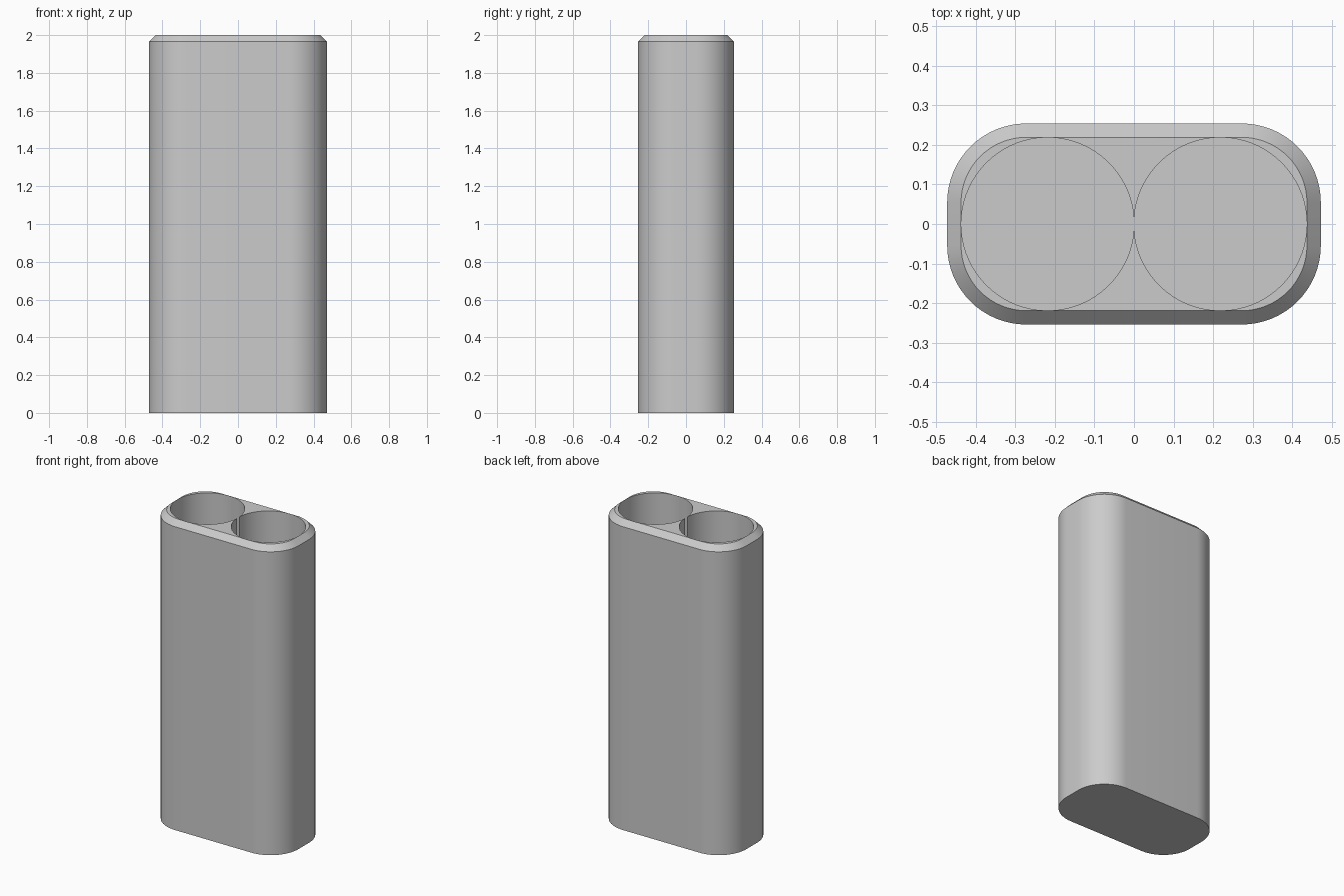
import bpy, bmesh, math

cube = bpy.data.objects.get("Cube")
if cube:
    bpy.data.objects.remove(cube, do_unlink=True)

HALF_X, HALF_Y, HEIGHT = 0.472, 0.254, 2.0
CORNER, CHAMFER, FLOOR = 0.2, 0.035, 0.035
BORE_X, BORE_R = 0.2182, 0.2185

grey = bpy.data.materials.new("plain grey")
grey.use_nodes = True
colour = (0.6, 0.6, 0.6, 1)
grey.diffuse_color = colour
grey.node_tree.nodes["Principled BSDF"].inputs["Base Color"].default_value = colour


def rounded_rect(inset, steps=16):
    """Rounded rectangle outline, counter-clockwise, pulled in by inset."""
    cx, cy, r = HALF_X - CORNER, HALF_Y - CORNER, CORNER - inset
    points = []
    for quarter, (sx, sy) in enumerate([(1, 1), (-1, 1), (-1, -1), (1, -1)]):
        for i in range(steps + 1):
            a = (quarter + i / steps) * math.pi / 2
            points.append((sx * cx + r * math.cos(a), sy * cy + r * math.sin(a)))
    return points


def twin_bore(steps=72):
    """Outline of two circles that just meet in the middle."""
    gap = math.acos(BORE_X / BORE_R)
    points = []
    for side in (1, -1):
        start = -math.pi + gap if side == 1 else gap
        # the end point of each arc is the start point of the other
        for i in range(steps):
            a = start + (2 * math.pi - 2 * gap) * i / steps
            points.append((side * BORE_X + BORE_R * math.cos(a), BORE_R * math.sin(a)))
    return points


def loft(name, sections):
    """Solid through matching outlines given as (outline, z)."""
    bm = bmesh.new()
    rings = [[bm.verts.new((x, y, z)) for x, y in outline] for outline, z in sections]
    for low, high in zip(rings, rings[1:]):
        n = len(low)
        for i in range(n):
            j = (i + 1) % n
            bm.faces.new((low[i], low[j], high[j], high[i]))
    bm.faces.new(rings[0][::-1])
    bm.faces.new(rings[-1])
    bmesh.ops.recalc_face_normals(bm, faces=bm.faces[:])
    mesh = bpy.data.meshes.new(name)
    bm.to_mesh(mesh)
    bm.free()
    obj = bpy.data.objects.new(name, mesh)
    bpy.context.collection.objects.link(obj)
    mesh.materials.append(grey)
    return obj


# Case with chamfered rim
case = loft("case", [(rounded_rect(0), 0), (rounded_rect(0), HEIGHT - CHAMFER),
                     (rounded_rect(CHAMFER), HEIGHT)])

# Two round wells, open at the top
cutter = loft("well_cutter", [(twin_bore(), FLOOR), (twin_bore(), HEIGHT + 0.1)])
cut = case.modifiers.new("wells", "BOOLEAN")
cut.operation = "DIFFERENCE"
cut.solver = "EXACT"
cut.object = cutter
bpy.context.view_layer.objects.active = case
case.select_set(True)
bpy.ops.object.modifier_apply(modifier=cut.name)
bpy.data.objects.remove(cutter, do_unlink=True)

# Smooth curved walls, crisp rims
bpy.ops.object.shade_smooth_by_angle(angle=math.radians(30))
